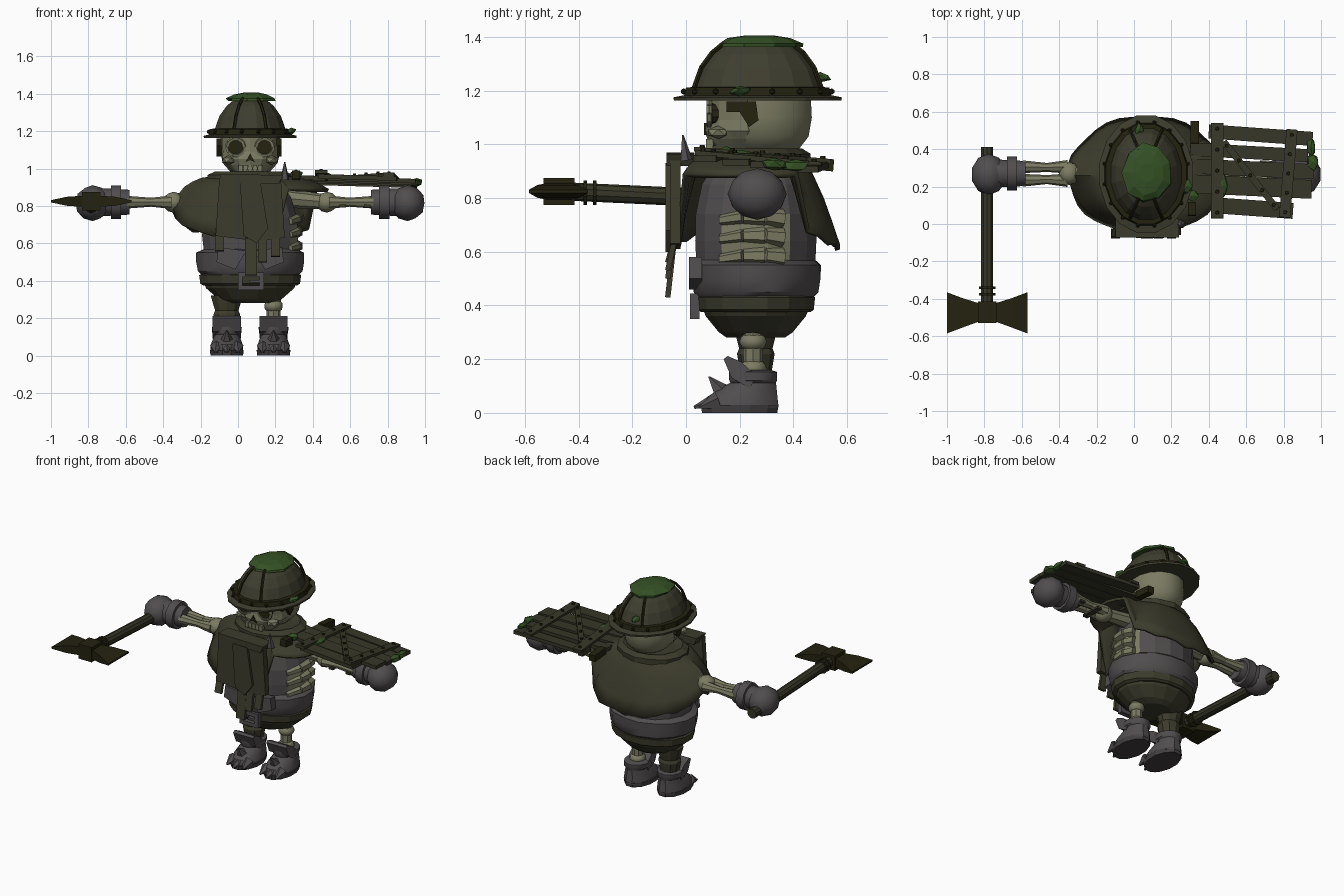
import bpy, bmesh, math, random
from mathutils import Vector, Matrix

random.seed(4)
cube = bpy.data.objects.get("Cube")
if cube:
    bpy.data.objects.remove(cube)
CX, CY, ARM_Z = 0.065, 0.26, 0.82


def material(name, r, g, b):
    m = bpy.data.materials.new(name)
    m.use_nodes = True
    m.diffuse_color = (r, g, b, 1)
    node = m.node_tree.nodes["Principled BSDF"]
    node.inputs["Base Color"].default_value = (r, g, b, 1)
    node.inputs["Roughness"].default_value = 0.9
    return m


BONE = material("old bone", 0.20, 0.20, 0.125)
CLOTH = material("olive cloth", 0.045, 0.044, 0.025)
STEEL = material("helmet olive", 0.048, 0.047, 0.028)
GREY = material("grey leather", 0.083, 0.075, 0.077)
SOLE = material("dark sole", 0.055, 0.049, 0.053)
WOOD = material("plank wood", 0.037, 0.037, 0.021)
DARK = material("dark iron", 0.018, 0.016, 0.005)
MOSS = material("moss green", 0.035, 0.082, 0.018)


def finish(name, bm, mat, smooth=False):
    bmesh.ops.recalc_face_normals(bm, faces=bm.faces)
    me = bpy.data.meshes.new(name)
    bm.to_mesh(me)
    bm.free()
    me.materials.append(mat)
    ob = bpy.data.objects.new(name, me)
    bpy.context.collection.objects.link(ob)
    if smooth:
        bpy.ops.object.select_all(action='DESELECT')
        ob.select_set(True)
        bpy.context.view_layer.objects.active = ob
        bpy.ops.object.shade_smooth_by_angle(angle=math.radians(35))
    return ob


def loft(name, rings, mat, n=14, cx=CX, cy=CY, smooth=False, jitter=0):
    # rings are (z, x radius, y radius, optional y shift)
    bm = bmesh.new()
    loops = []
    for z, rx, ry, *dy in rings:
        loop = []
        for i in range(n):
            a = math.tau * (i + 0.5) / n
            k = 1 + random.uniform(-jitter, jitter)
            loop.append(bm.verts.new((cx + rx * k * math.cos(a),
                                      cy + sum(dy) + ry * k * math.sin(a), z)))
        loops.append(loop)
    for lo, hi in zip(loops, loops[1:]):
        for i in range(n):
            j = (i + 1) % n
            bm.faces.new((lo[i], lo[j], hi[j], hi[i]))
    bm.faces.new(loops[0])
    bm.faces.new(loops[-1])
    return finish(name, bm, mat, smooth)


def limb(name, a, b, r0, r1, mat, n=8):
    a, b = Vector(a), Vector(b)
    rot = (b - a).to_track_quat('Z', 'Y').to_matrix().to_4x4()
    bm = bmesh.new()
    bmesh.ops.create_cone(bm, cap_ends=True, segments=n, radius1=r0, radius2=r1,
                          depth=(b - a).length, matrix=Matrix.Translation((a + b) / 2) @ rot)
    return finish(name, bm, mat, n > 7)


def blob(name, c, r, mat, sub=2, jitter=0):
    bm = bmesh.new()
    bmesh.ops.create_icosphere(bm, subdivisions=sub, radius=1)
    for v in bm.verts:
        k = 1 + random.uniform(-jitter, jitter)
        v.co = Vector([c[i] + v.co[i] * r[i] * k for i in range(3)])
    return finish(name, bm, mat, jitter == 0)


def prism(name, pts, lo, hi, mat, axis='Y'):
    # extrude a flat outline along one axis
    place = {'X': lambda p, d: (d, p[0], p[1]), 'Y': lambda p, d: (p[0], d, p[1]),
             'Z': lambda p, d: (p[0], p[1], d)}[axis]
    bm = bmesh.new()
    f = bm.faces.new([bm.verts.new(place(p, lo)) for p in pts])
    ext = bmesh.ops.extrude_face_region(bm, geom=[f])
    shift = Vector(place((0, 0), hi - lo))
    bmesh.ops.translate(bm, vec=shift, verts=[v for v in ext["geom"] if isinstance(v, bmesh.types.BMVert)])
    return finish(name, bm, mat)


def beam(name, a, b, width, thick, mat):
    a, b = Vector(a), Vector(b)
    along = (b - a).normalized()
    side = Vector((-along.y, along.x, 0)).normalized() * width / 2
    up = along.cross(side).normalized() * thick / 2
    bm = bmesh.new()
    bmesh.ops.create_cube(bm, size=2)
    for v in bm.verts:
        v.co = (a + b) / 2 + (b - a) / 2 * v.co.x + side * v.co.y + up * v.co.z
    return finish(name, bm, mat)


# trousers, waistband, jacket and chest
loft("trousers", [(0.28, .11, .11), (0.30, .17, .14), (0.36, .24, .19), (0.42, .265, .215)], CLOTH, 16)
loft("waistband", [(0.375, .255, .208), (0.385, .272, .22), (0.43, .278, .225), (0.44, .26, .21)], CLOTH, 16)
loft("jacket_wrap", [(0.43, .26, .22), (0.45, .282, .235), (0.50, .29, .242), (0.55, .292, .245),
                     (0.57, .25, .225)], GREY, 16, smooth=True, jitter=0.015)
chest = loft("jacket_chest", [(0.54, .25, .225), (0.64, .262, .23), (0.74, .255, .228),
                              (0.85, .22, .205), (0.94, .15, .15)], GREY, 16)
chest.data.materials.append(BONE)
for f in chest.data.polygons:
    if f.center.x > 0.26 and f.center.z < 0.74:
        f.material_index = 1
for z in (0.575, 0.65, 0.72):
    arc = [(CX + .255 * math.cos(a), CY + .23 * math.sin(a), z + 0.012 * math.cos(3 * a))
           for a in (-0.6, -0.2, 0.15, 0.45)]
    for i, r in enumerate((.02, .027, .03)):
        limb("rib", arc[i], arc[i + 1], r, r + .006, BONE, 6)
for s in (-1, 1):
    prism("jacket_flap", [(CX + s * .02, .56), (CX + s * .17, .58), (CX + s * .18, .5), (CX + s * .08, .46)],
          0.012, 0.06, GREY)
# belt buckle
for x0, x1, z0, z1 in ((0, .14, .42, .445), (0, .14, .35, .375), (0, .025, .35, .445), (.115, .14, .35, .445)):
    prism("buckle", [(x0, z0), (x1, z0), (x1, z1), (x0, z1)], 0.015, 0.05, GREY)
prism("buckle_tongue", [(.06, .39), (.12, .39), (.12, .405), (.06, .405)], 0.017, 0.045, GREY)

# legs and boots
limb("bare_shin", (.19, .25, .12), (.19, .25, .32), .034, .04, BONE)
for z in (.165, .265):
    blob("bare_joint", (.19, .25, z), (.052, .052, .038), BONE)
loft("trouser_leg", [(.13, .055, .055), (.22, .075, .07), (.24, .065, .062), (.28, .078, .072),
                     (.32, .09, .08)], CLOTH, 10, cx=-.06, cy=.26)
for x in (-0.06, 0.19):
    loft("sole", [(0, .09, .145), (0.03, .094, .15)], SOLE, 12, cx=x, cy=.2)
    loft("boot", [(.02, .09, .145, -.045), (.06, .088, .135, -.04), (.1, .072, .1, -.01), (.112, .07, .088),
                  (.12, .08, .092), (.152, .083, .093), (.16, .06, .07)], GREY, 12, cx=x, cy=.25, smooth=True)
    for d in (-.055, 0, .055):
        limb("toe_claw", (x + d, .12, .045), (x + d * 1.1, .03 + abs(d) * .4, .02), .036, .006, GREY, 5)
    limb("boot_spike", (x, .13, .08), (x, .085, .135), .035, .003, GREY, 5)
    prism("boot_tongue", [(.14, .2), (.155, .212), (.205, .19), (.26, .14), (.24, .09), (.17, .13)],
          x - .075, x + .075, GREY, 'X')

# arms and gauntlets, mirrored about the body
for s in (-1, 1):
    X = lambda d: CX + s * d
    limb("upper_arm", (X(.2), .27, .84), (X(.42), .27, ARM_Z), .05, .04, BONE)
    blob("elbow", (X(.41), .27, ARM_Z), (.058, .062, .056), BONE)
    for d in (-.036, .036):
        limb("forearm_bone", (X(.42), .27 + d, ARM_Z), (X(.53), .27 + d * .9, ARM_Z), .036, .024, BONE)
        limb("forearm_bone_end", (X(.53), .27 + d * .9, ARM_Z), (X(.66), .27 + d, ARM_Z), .024, .034, BONE)
    limb("gauntlet_sleeve", (X(.645), .27, ARM_Z), (X(.70), .27, ARM_Z), .066, .07, GREY, 12)
    limb("gauntlet_cuff", (X(.69), .27, ARM_Z), (X(.745), .27, ARM_Z), .09, .09, GREY, 12)
    limb("gauntlet_wrist", (X(.74), .27, ARM_Z), (X(.80), .27, ARM_Z), .072, .075, GREY, 12)
    blob("gauntlet_fist", (X(.842), .265, .815), (.094, .11, .096), GREY)

# axe in the right hand
ax = -0.785
limb("axe_handle", (ax, .41, .785), (ax, -.45, .825), .034, .034, WOOD, 10)
for y in (-.34, -.375):
    limb("axe_ring", (ax, y - .007, .82), (ax, y + .007, .82), .046, .046, DARK, 10)
prism("axe_block", [(ax - .05, -.53), (ax + .05, -.53), (ax + .05, -.415), (ax - .05, -.415)], .775, .875, DARK, 'Z')
for s in (-1, 1):
    bm = bmesh.new()
    cols = []
    for d, y0, y1, h in ((.04, -.52, -.425, .03), (.13, -.553, -.397, .024), (.215, -.585, -.365, .006)):
        cols.append([bm.verts.new((ax + s * d, y, .825 + z)) for y, z in ((y0, -h), (y1, -h), (y1, h), (y0, h))])
    for p, q in zip(cols, cols[1:]):
        for i in range(4):
            bm.faces.new((p[i], p[i - 1], q[i - 1], q[i]))
    bm.faces.new(cols[0])
    bm.faces.new(cols[-1])
    finish("axe_blade", bm, DARK)


# plank shield on the left arm
def on_shield(x, y, dz=0):
    return (x, y, 0.972 - 0.09 * y - 0.035 * (x - 0.3) + dz)


for x0, y0, x1, y1, w in ((.40, .495, .955, .455, .075), (.30, .40, .93, .365, .07), (.30, .31, .96, .28, .08),
                          (.30, .215, .95, .185, .1), (.43, .1, .85, .07, .085)):
    beam("plank", on_shield(x0, y0), on_shield(x1, y1), w, .024, WOOD)
for x0, y0, x1, y1, w in ((.445, .03, .445, .54, .065), (.805, .035, .845, .505, .06), (.48, .44, .765, .08, .035)):
    beam("cross_board", on_shield(x0, y0, .018), on_shield(x1, y1, .018), w, .018, WOOD)
    for t in (.06, .28, .5, .72, .94):
        x, y = x0 + (x1 - x0) * t, y0 + (y1 - y0) * t
        limb("nail", on_shield(x, y, .02), on_shield(x, y, .036), .012, .009, DARK, 6)
for x, y, half in ((.325, .49, .06), (.31, .08, .035)):
    beam("shield_bracket", on_shield(x, y - half), on_shield(x, y + half), .045, .045, DARK)
for x in (.56, .69):
    for y in (.2, .34):
        beam("arm_strap", on_shield(x, y), (x, y, .80), .035, .015, WOOD)
    beam("arm_strap_base", (x, .2, .8), (x, .34, .8), .035, .015, WOOD)
for x, y, rx, ry in ((.475, .2, .025, .08), (.31, .15, .035, .03), (.955, .33, .032, .05), (.945, .41, .025, .05)):
    blob("shield_moss", on_shield(x, y, .008), (rx, ry, .026), MOSS, 1, .2)

# draped cape, long at the front and back, cut away over the left arm
bm = bmesh.new()
N, ROWS, grid = 36, 6, []
for r in range(ROWS):
    t = r / (ROWS - 1)
    row = []
    for i in range(N):
        a = math.tau * i / N
        c, s = math.cos(a), math.sin(a)
        hem = 0.83 - 0.21 * abs(s) ** 0.7 + random.uniform(-.012, .012)
        if c > 0 and -.88 < s < .5:
            hem = 0.89
        k = t ** 0.62
        ky = t if s > 0 else t ** 0.5
        fold = 1 + .02 * t * math.sin(7 * a)
        row.append(bm.verts.new((CX + (.17 + .25 * k) * fold * c,
                                 CY + (.165 + .155 * ky) * fold * s, .965 + (hem - .965) * t ** 1.35)))
    grid.append(row)
for p, q in zip(grid, grid[1:]):
    for i in range(N):
        bm.faces.new((p[i], p[i - 1], q[i - 1], q[i]))
cape = finish("cape", bm, CLOTH, True)
cape.modifiers.new("thickness", 'SOLIDIFY').thickness = 0.018
loft("cape_collar", [(.93, .24, .2), (.965, .235, .2), (.985, .19, .17), (.97, .14, .13)], CLOTH, 14, jitter=.03)
# layered scarf and hanging strips on the chest
prism("scarf_right", [(-.1, .95), (.07, .96), (.04, .62), (-.12, .64)], -.066, -.03, CLOTH)
prism("scarf_left", [(.06, .96), (.23, .94), (.25, .63), (.09, .61)], -.06, -.02, CLOTH)
prism("scarf_knot", [(-.08, .92), (.22, .92), (.24, .965), (-.1, .97)], -.072, .03, CLOTH)
prism("scarf_middle", [(.01, .93), (.12, .93), (.16, .68), (.1, .6), (.03, .64)], -.076, -.05, CLOTH)
for x, top, low, w in ((.07, .72, .43, .04), (.2, .68, .53, .03), (-.1, .68, .56, .03), (.13, .7, .5, .03)):
    beam("hanging_strip", (x, -.035, top), (x, -.068, low), w * 1.6, .02, CLOTH)
limb("collar_spike", (.25, 0, .94), (.25, -.012, 1.035), .025, .003, GREY, 5)

# skull
loft("cranium", [(.97, .08, .1), (.985, .11, .135), (1.03, .15, .17), (1.1, .165, .182), (1.18, .162, .178)],
     BONE, 16, cy=.29, smooth=True)
loft("face", [(.94, .05, .07, -.03), (.975, .085, .1), (1.02, .13, .12), (1.05, .152, .13), (1.09, .15, .122),
              (1.18, .155, .125)], BONE, 14, cy=.2)
limb("neck", (CX, .27, .9), (CX, .27, 1.0), .06, .06, BONE)
for s in (-1, 1):
    ex = CX + s * .077
    limb("eye_socket", (ex, .14, 1.115), (ex, .079, 1.115), .04, .04, DARK, 10)
    ring = [(ex + .048 * math.cos(i * math.tau / 10), .086, 1.115 + .046 * math.sin(i * math.tau / 10))
            for i in range(10)]
    for i in range(10):
        limb("eye_rim", ring[i - 1], ring[i], .011, .011, BONE, 5)
    blob("cheekbone", (CX + s * .115, .12, 1.045), (.04, .045, .025), BONE, 1)
    px = CX + s * .16
    prism("temple_patch", [(.15, 1.16), (.26, 1.16), (.27, 1.09), (.235, 1.065), (.2, 1.12), (.15, 1.12)],
          px - .02, px + .007, DARK, 'X')
prism("nose_hole", [(CX - .025, 1.035), (CX, 1.045), (CX + .025, 1.035), (CX, 1.08)], .067, .09, DARK)
prism("mouth", [(CX - .06, .995), (CX + .06, .995), (CX + .06, 1.005), (CX - .06, 1.005)], .083, .12, DARK)
for i in range(5):
    x = CX + (i - 2) * .026
    prism("tooth", [(x - .01, .985), (x + .01, .985), (x + .011, 1.02), (x - .011, 1.02)], .075, .1, BONE)

# brimmed helmet with band, ribs and rivets
HY = 0.267
loft("helmet_brim", [(1.163, .2, .26), (1.163, .252, .318), (1.175, .254, .32), (1.185, .21, .27)], STEEL, 16, cy=HY)
loft("helmet_band", [(1.18, .226, .28), (1.212, .22, .272), (1.214, .18, .23)], DARK, 16, cy=HY)
dome = [(1.205, .195, .252), (1.28, .168, .222), (1.335, .128, .178), (1.37, .085, .13)]
loft("helmet_dome", dome, STEEL, 16, cy=HY)
for deg in (65, 115, 245, 295):
    a = math.radians(deg)
    path = [(CX + (rx + .01) * math.cos(a), HY + (ry + .01) * math.sin(a), z + .006) for z, rx, ry in dome]
    for p, q in zip(path, path[1:]):
        limb("helmet_rib", p, q, .009, .009, DARK, 5)
for i in range(16):
    a = math.tau * (i + .5) / 16
    blob("rivet", (CX + .226 * math.cos(a), HY + .281 * math.sin(a), 1.197), (.012, .012, .012), DARK, 1)
loft("helmet_moss", [(1.362, .13, .16), (1.375, .13, .165), (1.396, .09, .115), (1.406, .04, .05)],
     MOSS, 9, cx=.07, cy=.275, jitter=.08)
for x, y, z in ((.285, .2, 1.2), (.03, .5, 1.25)):
    blob("brim_moss", (x, y, z), (.026, .04, .018), MOSS, 1, .2)
